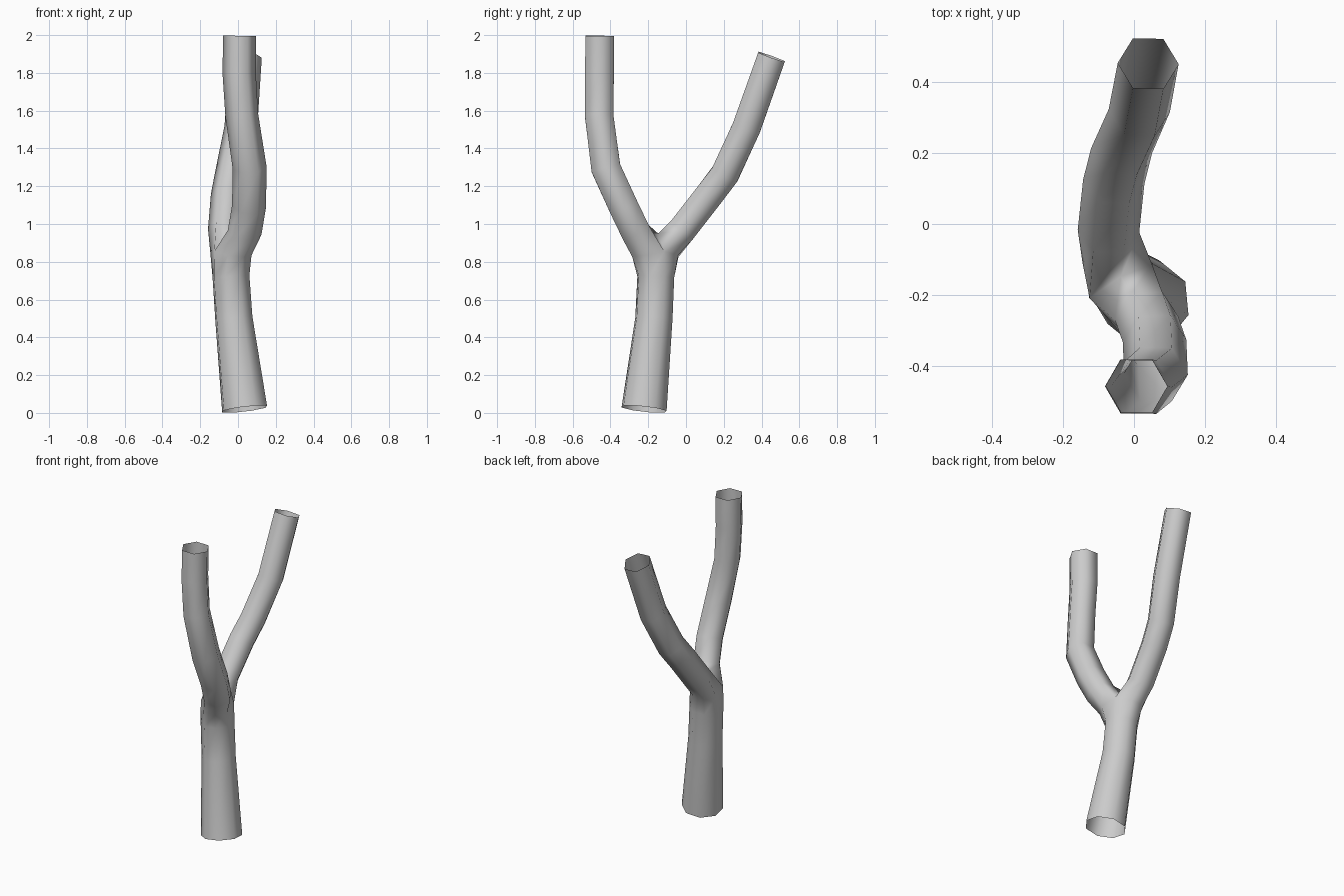
import bpy
import bmesh
from math import cos, sin, radians
from mathutils import Vector

if "Cube" in bpy.data.objects:
    bpy.data.objects.remove(bpy.data.objects["Cube"])

grey = bpy.data.materials.new("plain grey")
grey.use_nodes = True
grey.diffuse_color = (0.6, 0.6, 0.6, 1)
grey.node_tree.nodes["Principled BSDF"].inputs["Base Color"].default_value = grey.diffuse_color

# Centre points (x, y, z) and radius along each limb
TRUNK = [(0.035, -0.222, 0.02, 0.125), (-0.022, -0.17, 0.5, 0.103),
         (-0.037, -0.16, 0.72, 0.102)]
FRONT = [(0.035, -0.265, 0.955, 0.09), (0.058, -0.33, 1.09, 0.09),
         (0.062, -0.424, 1.295, 0.09), (0.02, -0.46, 1.575, 0.087),
         (0.006, -0.458, 1.8, 0.088), (0.008, -0.457, 1.996, 0.087)]
BACK = [(-0.072, -0.02, 0.97, 0.087), (-0.057, 0.12, 1.15, 0.087),
        (-0.035, 0.207, 1.265, 0.087), (0.015, 0.32, 1.51, 0.087),
        (0.04, 0.453, 1.885, 0.086)]
PHASE = 28          # direction of the crotch line across the trunk

bm = bmesh.new()


def ring(centre, tangent, radius, sides, start):
    """Ring of vertices square to the tangent, starting at an angle."""
    t = tangent.normalized()
    u = Vector((1, 0, 0))
    u = (u - t * u.dot(t)).normalized()
    v = t.cross(u)
    angles = [radians(start + 360 * i / sides) for i in range(sides)]
    return [bm.verts.new(centre + (u * cos(a) + v * sin(a)) * radius) for a in angles]


def bridge(lower, upper):
    n = len(lower)
    for i in range(n):
        j = (i + 1) % n
        bm.faces.new((lower[i], lower[j], upper[j], upper[i]))


def limb(path, sides, start, base=None):
    """Sweep an open tube along the path, joined to a base ring if given."""
    points = [Vector(p[:3]) for p in path]
    last = base
    for i, p in enumerate(points):
        ahead = points[min(i + 1, len(points) - 1)]
        behind = points[max(i - 1, 0)]
        tangent = (ahead - p).normalized() + (p - behind).normalized()
        new = ring(p, tangent, path[i][3], sides, start)
        if last:
            bridge(last, new)
        last = new
    return last


# Trunk, ending in a ring widened towards both branches
trunk_top = limb(TRUNK, 8, PHASE)
split = ring(Vector((-0.037, -0.162, 0.83)), Vector((0, 0, 1)), 0.1, 8, PHASE)
across = Vector((-sin(radians(PHASE)), cos(radians(PHASE)), 0))
for vert in split:
    offset = across.dot(vert.co - Vector((-0.037, -0.162, 0.83)))
    vert.co += across * offset * 0.38
    vert.co.z += 0.025 - abs(offset) * 0.3
bridge(trunk_top, split)

# Each branch takes half the ring plus the shared crotch vertex
crotch = bm.verts.new((-0.037, -0.148, 0.95))
limb(BACK, 6, 0, [split[0], split[1], split[2], split[3], split[4], crotch])
limb(FRONT, 6, 180, [split[4], split[5], split[6], split[7], split[0], crotch])

bmesh.ops.recalc_face_normals(bm, faces=bm.faces)
for face in bm.faces:
    face.smooth = True
mesh = bpy.data.meshes.new("forked_branch")
bm.to_mesh(mesh)
bm.free()
mesh.materials.append(grey)
bpy.context.collection.objects.link(bpy.data.objects.new("forked_branch", mesh))
